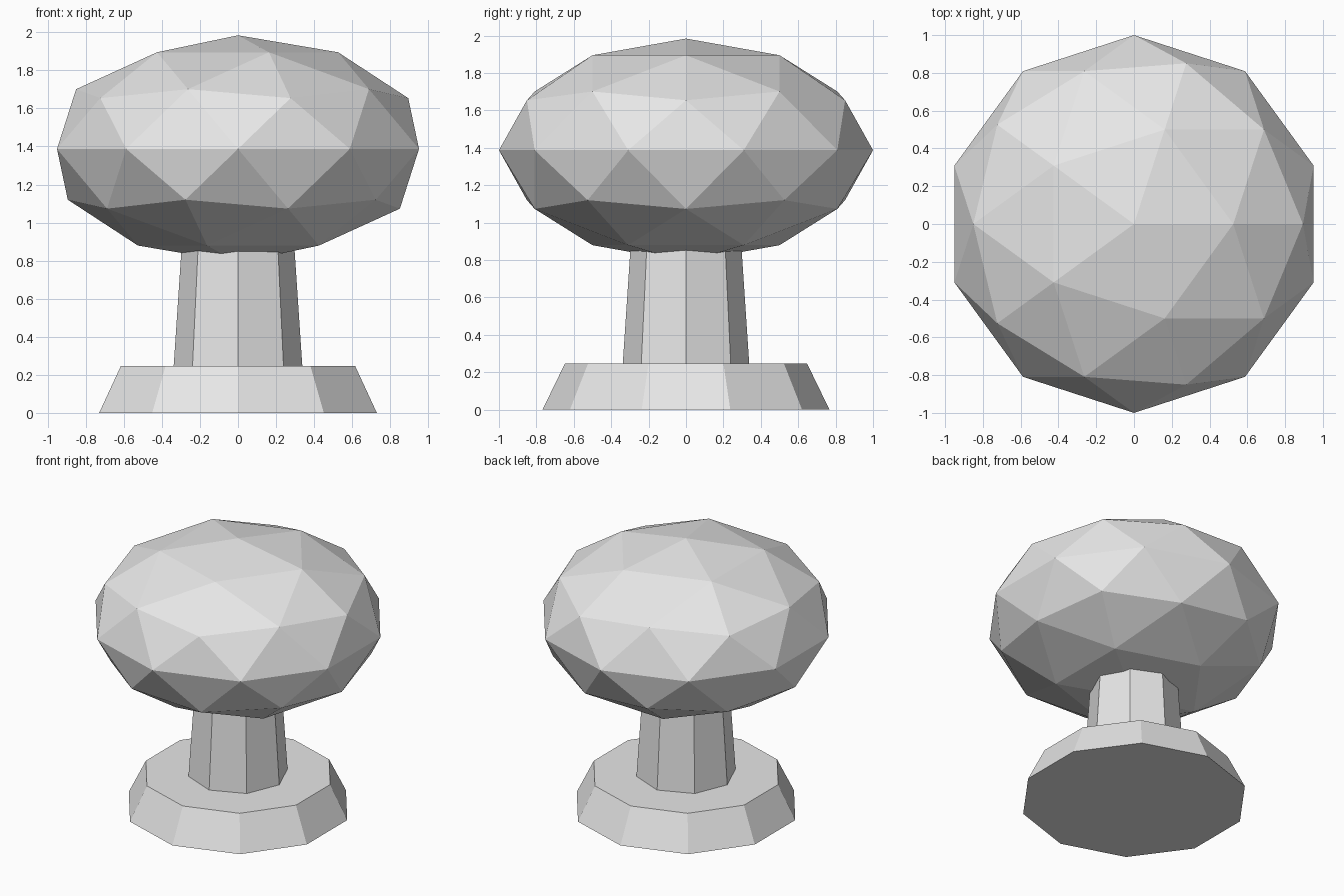
import bpy

cube = bpy.data.objects.get("Cube")
if cube:
    bpy.data.objects.remove(cube, do_unlink=True)

# One plain grey for the whole model
grey = bpy.data.materials.new("light_grey")
grey.use_nodes = True
colour = (0.8, 0.8, 0.8, 1.0)
grey.diffuse_color = colour
grey.node_tree.nodes["Principled BSDF"].inputs["Base Color"].default_value = colour


def finish(name):
    obj = bpy.context.object
    obj.name = name
    obj.data.materials.clear()
    obj.data.materials.append(grey)
    bpy.ops.object.shade_flat()
    return obj


def tapered(name, sides, r_bottom, r_top, z_bottom, z_top):
    bpy.ops.mesh.primitive_cone_add(
        vertices=sides, radius1=r_bottom, radius2=r_top,
        depth=z_top - z_bottom, location=(0, 0, (z_bottom + z_top) / 2))
    return finish(name)


# Ten-sided foot and eight-sided stem
tapered("base", 10, 0.767, 0.647, 0.0, 0.247)
tapered("stem", 8, 0.338, 0.291, 0.247, 0.95)

# Faceted, flattened head
bpy.ops.mesh.primitive_ico_sphere_add(subdivisions=2, radius=1, location=(0, 0, 1.387))
head = finish("head")
head.scale.z = 0.597
